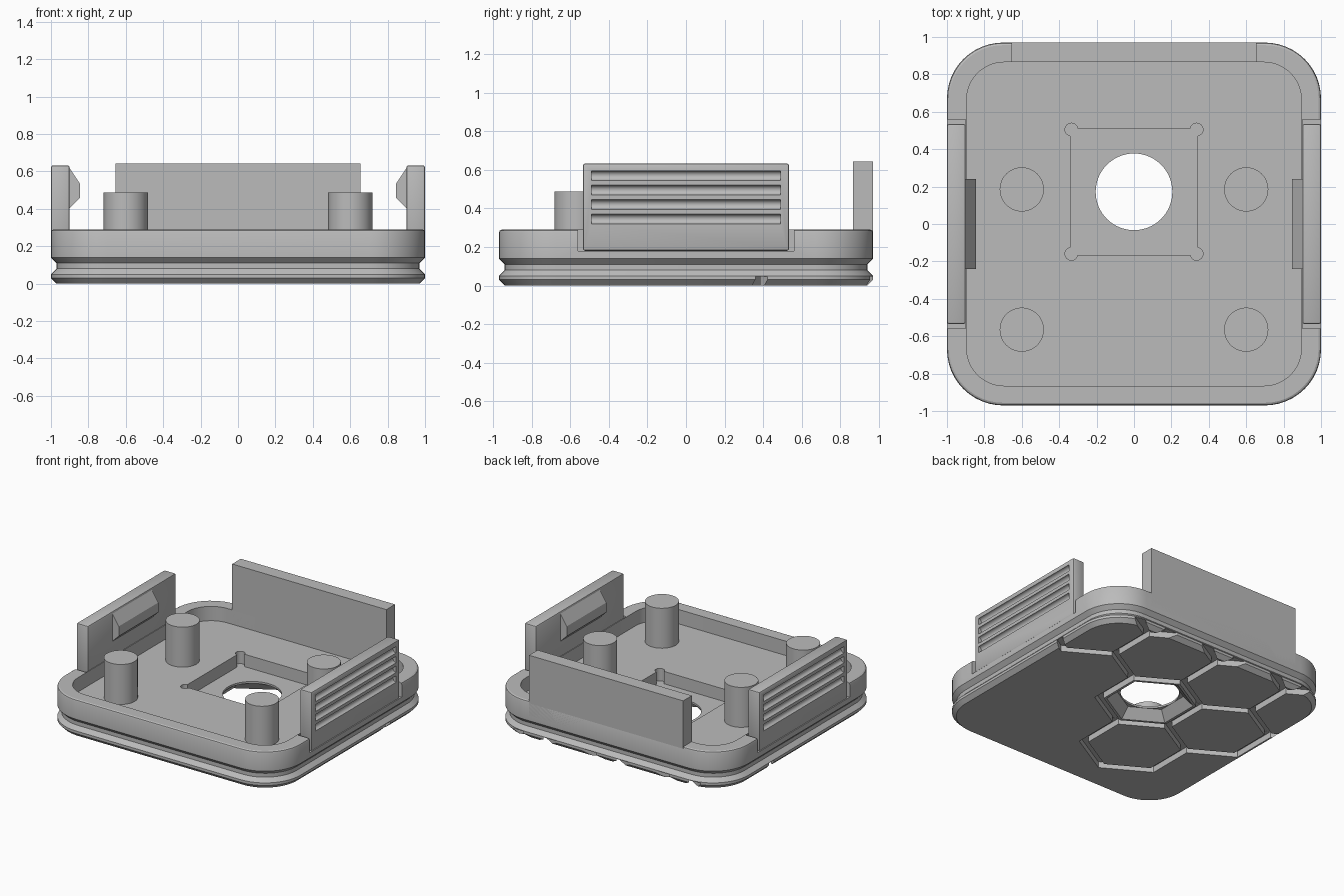
import bpy, bmesh, math
from mathutils import Vector, Matrix

if "Cube" in bpy.data.objects:
    bpy.data.objects.remove(bpy.data.objects["Cube"])

grey = bpy.data.materials.new("plain_grey")
grey.diffuse_color = (0.5, 0.5, 0.5, 1)
grey.use_nodes = True
grey.node_tree.nodes["Principled BSDF"].inputs["Base Color"].default_value = grey.diffuse_color


def make(name, bm):
    bmesh.ops.recalc_face_normals(bm, faces=bm.faces)
    me = bpy.data.meshes.new(name)
    bm.to_mesh(me)
    bm.free()
    ob = bpy.data.objects.new(name, me)
    bpy.context.collection.objects.link(ob)
    me.materials.append(grey)
    return ob


def activate(ob):
    bpy.ops.object.select_all(action='DESELECT')
    ob.select_set(True)
    bpy.context.view_layer.objects.active = ob


def loft(name, rings):
    """Closed solid through rings with equal point counts."""
    bm = bmesh.new()
    rows = [[bm.verts.new(p) for p in r] for r in rings]
    n = len(rows[0])
    for a, b in zip(rows, rows[1:]):
        for i in range(n):
            bm.faces.new((a[i], a[(i + 1) % n], b[(i + 1) % n], b[i]))
    bm.faces.new(rows[0][::-1])
    bm.faces.new(rows[-1])
    return make(name, bm)


def round_rect(hx, hy, r, z, seg=12):
    pts = []
    for k, (sx, sy) in enumerate(((1, 1), (-1, 1), (-1, -1), (1, -1))):
        for i in range(seg + 1):
            t = math.pi / 2 * (k + i / seg)
            pts.append((sx * (hx - r) + r * math.cos(t), sy * (hy - r) + r * math.sin(t), z))
    return pts


def circle(x, y, r, z, n=48, turn=0.0):
    return [(x + r * math.cos(turn + math.tau * i / n),
             y + r * math.sin(turn + math.tau * i / n), z) for i in range(n)]


def box(name, x0, x1, y0, y1, z0, z1):
    return loft(name, [[(x0, y0, z), (x1, y0, z), (x1, y1, z), (x0, y1, z)] for z in (z0, z1)])


def cylinder(name, x, y, r, z0, z1, n=48):
    return loft(name, [circle(x, y, r, z, n) for z in (z0, z1)])


def cut(ob, *cutters):
    for c in cutters:
        m = ob.modifiers.new("cut", 'BOOLEAN')
        m.operation, m.solver, m.object = 'DIFFERENCE', 'EXACT', c
        m.use_self = c.name.startswith("honeycomb")
        activate(ob)
        bpy.ops.object.modifier_apply(modifier=m.name)
        bpy.data.objects.remove(c, do_unlink=True)


def smooth(ob):
    activate(ob)
    bpy.ops.object.shade_smooth_by_angle(angle=math.radians(25))


# Base plate: rounded outline with a groove around the rim
profile = [(.03, 0), (0, .03), (0, .05), (.03, .08), (.03, .11), (0, .14),
           (0, .275), (.004, .285), (.014, .29)]
base = loft("base", [round_rect(1 - d, .97 - d, .3 - d, z) for d, z in profile])
FLOOR, HY = .18, .172
cut(base, loft("tray_cut", [round_rect(.895, .865, .2, z) for z in (FLOOR, .5)]))

# Square recess with relieved corners, and the centre hole flaring to a hexagon
cut(base, box("recess_cut", -.34, .34, -.165, .51, .085, .3))
for x in (-.335, .335):
    for y in (-.16, .505):
        cut(base, cylinder("corner_cut", x, y, .034, .085, .3, 24))
cut(base, cylinder("hole_cut", 0, HY, .205, -.1, .3, 64))
cut(base, loft("flare_cut", [circle(0, HY, r, z, 6, math.pi / 6)
                             for r, z in ((.31, -.005), (.237, .07))]))

# Openings for the side clips
for s in (-1, 1):
    xs = sorted((s * .9, s * 1.1))
    cut(base, box("clip_cut", xs[0], xs[1], -.56, .56, FLOOR, .5))

# Honeycomb channels on the underside
PITCH = .62
R = PITCH / math.sqrt(3)
ROW = PITCH * math.sqrt(3) / 2
cells = [(x, HY + ROW) for x in (1.5 * PITCH, .5 * PITCH, -.5 * PITCH, -1.5 * PITCH)]
cells += [(0, HY), (-PITCH, HY), (-.5 * PITCH, HY - ROW)]
edges = {}
for cx, cy in cells:
    ring = [Vector(p) for p in circle(cx, cy, R, 0, 6, math.pi / 6)]
    for a, b in zip(ring, ring[1:] + ring[:1]):
        mid = (a + b) / 2
        edges[(round(mid.x, 2), round(mid.y, 2))] = (a, b)
bm = bmesh.new()
for i, (a, b) in enumerate(edges.values()):
    d = b - a
    top = .045 + .0005 * (i % 5)
    mat = (Matrix.Translation((a + b) / 2 + Vector((0, 0, (top - .05) / 2)))
           @ Matrix.Rotation(math.atan2(d.y, d.x), 4, 'Z')
           @ Matrix.Diagonal((d.length + .03, .055, top + .05, 1)))
    bmesh.ops.create_cube(bm, size=1, matrix=mat)
cut(base, make("honeycomb_cut", bm))
smooth(base)

# Four standing pegs
for i, (x, y) in enumerate(((-.6, .185), (.6, .185), (-.6, -.565), (.6, -.565))):
    smooth(cylinder(f"peg_{i + 1}", x, y, .118, FLOOR - .01, .487))

# Back wall
box("back_wall", -.655, .655, .865, .97, FLOOR, .643)

# Side clips with finger grooves outside and a catch inside
for s, side in ((-1, "left"), (1, "right")):
    xs = sorted((s * .9, s))
    clip = box(side + "_clip", xs[0], xs[1], -.535, .535, FLOOR, .633)
    bev = clip.modifiers.new("round", 'BEVEL')
    bev.width, bev.segments = .012, 2
    activate(clip)
    bpy.ops.object.modifier_apply(modifier="round")
    for z in (.57, .495, .42, .345):
        ring = circle(s, z, .025, 0, 20)
        cut(clip, loft("finger_cut", [[(u, y, v) for u, v, _ in ring] for y in (-.49, .49)]))
    smooth(clip)
    catch = ((.905, .40), (.845, .46), (.845, .535), (.905, .625))
    loft(side + "_catch", [[(s * u, y, v) for u, v in catch] for y in (-.24, .24)])
